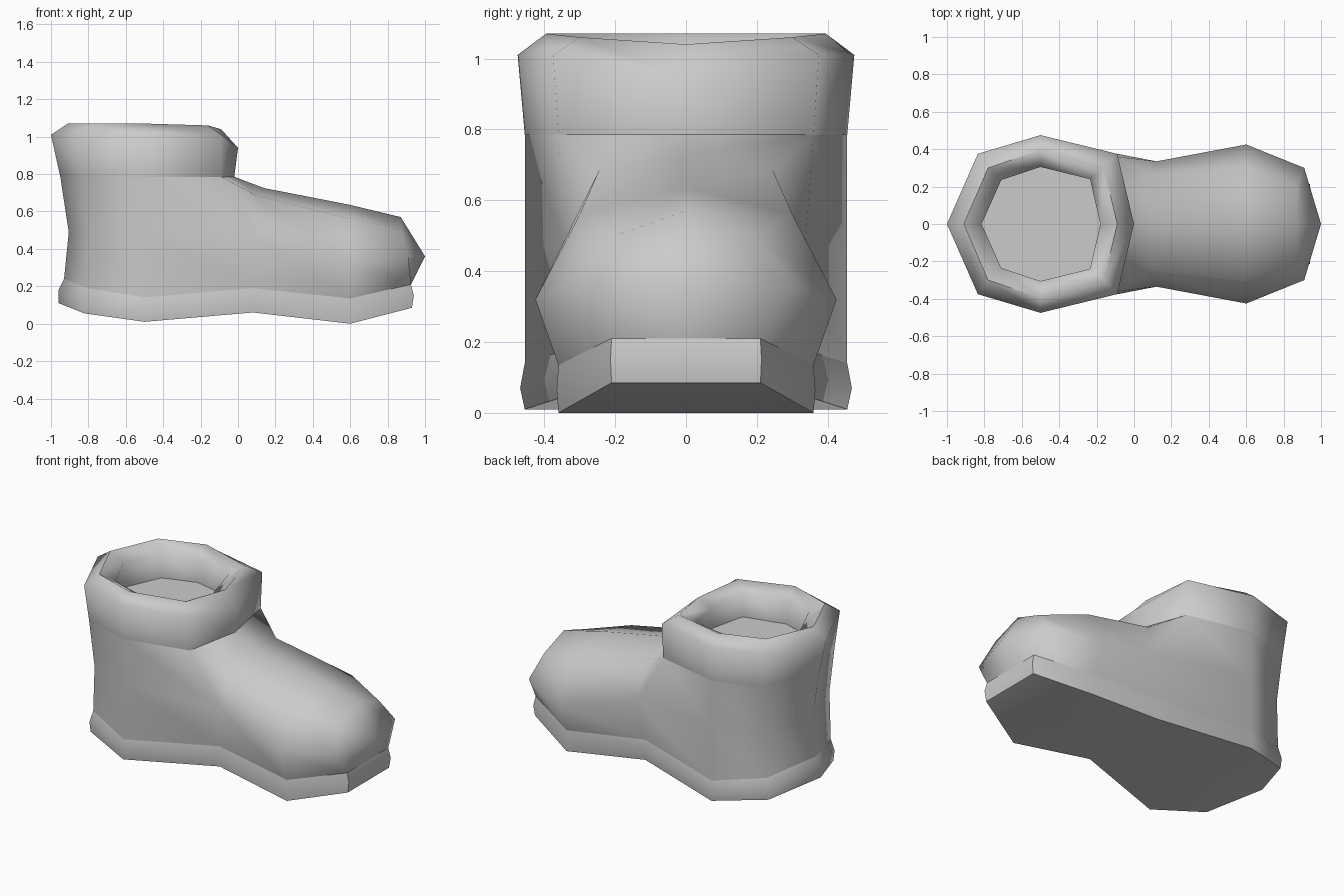
import bpy, bmesh
from math import radians

if "Cube" in bpy.data.objects:
    bpy.data.objects.remove(bpy.data.objects["Cube"])


def strips(*rows):
    """Quads between neighbouring rows of points."""
    faces = []
    for a, b in zip(rows, rows[1:]):
        for i in range(len(a) - 1):
            faces.append([a[i], a[i + 1], b[i + 1], b[i]])
    return faces


def build(name, faces, angle):
    """Make an object from half its faces (y >= 0), mirrored across y = 0."""
    bm = bmesh.new()
    cache = {}

    def vert(p):
        p = tuple(round(c, 4) + 0.0 for c in p)
        if p not in cache:
            cache[p] = bm.verts.new(p)
        return cache[p]

    for sign in (1, -1):
        for f in faces:
            loop = []
            for x, y, z in f:
                v = vert((x, y * sign, z))
                if v not in loop:
                    loop.append(v)
            if len(loop) > 2:
                bm.faces.new(loop if sign == 1 else loop[::-1])
    bmesh.ops.recalc_face_normals(bm, faces=bm.faces[:])
    mesh = bpy.data.meshes.new(name)
    bm.to_mesh(mesh)
    bm.free()
    obj = bpy.data.objects.new(name, mesh)
    bpy.context.collection.objects.link(obj)
    bpy.ops.object.select_all(action='DESELECT')
    obj.select_set(True)
    bpy.context.view_layer.objects.active = obj
    bpy.ops.object.shade_smooth_by_angle(angle=radians(angle))


# Half outlines run heel -> side -> waist -> ball -> toe
sole_low = [(-.96, 0, .11), (-.82, .33, .055), (-.5, .455, .01), (.08, .3, .06),
            (.6, .36, 0), (.93, .21, .085), (.93, 0, .085)]
sole_mid = [(-.96, 0, .18), (-.825, .335, .12), (-.5, .468, .07), (.08, .31, .125),
            (.6, .365, .065), (.94, .213, .15), (.94, 0, .15)]
sole_top = [(-.93, 0, .24), (-.805, .325, .19), (-.5, .455, .14), (.08, .3, .19),
            (.6, .36, .135), (.925, .21, .21), (.925, 0, .21)]
sole_centre = [(x, 0, z) for x, y, z in sole_low]

# Sole
build("sole", strips(sole_centre, sole_low, sole_mid, sole_top), 50)

# Cuff rings: heel, heel corner, side, front corner, front
cuff_low = [(-.95, 0, .785), (-.81, .36, .785), (-.5, .455, .785),
            (-.09, .36, .785), (-.02, 0, .785)]
cuff_out = [(-1, 0, 1.01), (-.835, .375, 1.01), (-.5, .475, 1.01),
            (-.09, .375, 1.01), (0, 0, .94)]
cuff_rim = [(-.91, 0, 1.07), (-.78, .3, 1.07), (-.5, .395, 1.07),
            (-.16, .3, 1.06), (-.09, 0, 1.04)]
cuff_in = [(-.815, 0, 1.02), (-.71, .235, 1.02), (-.5, .305, 1.02),
           (-.235, .24, 1.01), (-.18, 0, .99)]
well = [(x, y, .86) for x, y, z in cuff_in]

# Cuff with rolled rim and opening
build("cuff", strips(cuff_low, cuff_out, cuff_rim, cuff_in, well), 65)

# Floor inside the opening
build("opening_floor", strips([(x, 0, z) for x, y, z in well], well), 30)

# Upper: shaft and foot as one skin
mid = [(-.905, 0, .49), (-.785, .34, .49), (-.5, .455, .49), (.12, .335, .45),
       (.6, .425, .32), (.91, .3, .36), (1, 0, .36)]
foot_top = [(.1, .245, .685), (.6, .3, .56), (.87, .2, .5)]
ridge = [(.14, 0, .725), (.6, 0, .635), (.87, 0, .57)]
corner, front = cuff_low[3], cuff_low[4]
upper = strips(sole_top, mid)
upper += strips(mid[:3], cuff_low[:3])
upper += strips(mid[3:6], foot_top, ridge)
upper += [[mid[2], mid[3], corner, cuff_low[2]],       # ankle
          [mid[3], foot_top[0], corner],
          [corner, foot_top[0], ridge[0], front],      # instep
          [mid[5], mid[6], ridge[2], foot_top[2]]]     # toe cap
build("boot_upper", upper, 65)
